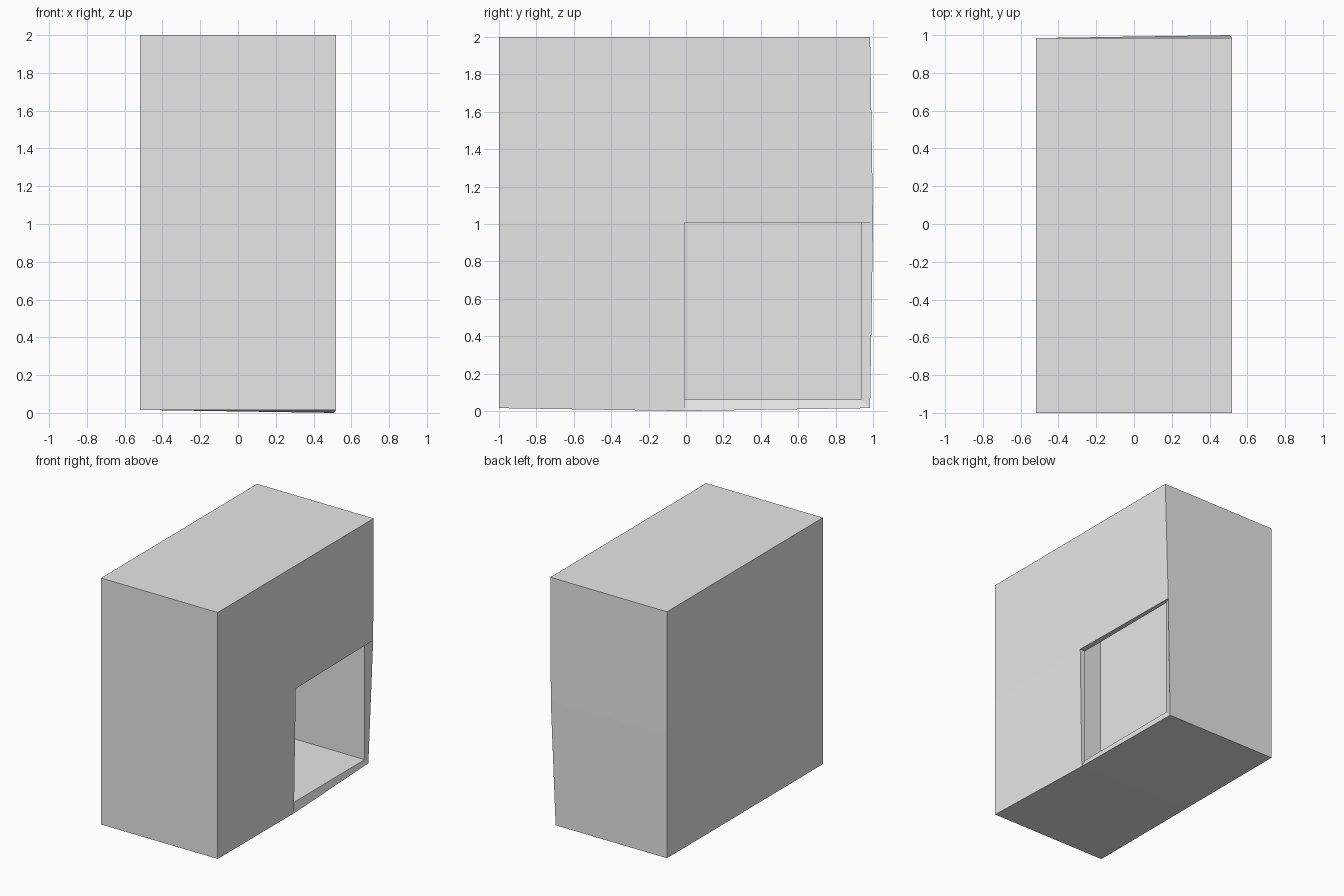
import bpy, bmesh
from mathutils import Vector

if "Cube" in bpy.data.objects:
    bpy.data.objects.remove(bpy.data.objects["Cube"])

S = 0.9449            # half the inner height of the shell
WALL = 0.05 * S       # wall thickness

# Plain grey material
mat = bpy.data.materials.new("light grey")
mat.diffuse_color = (0.8, 0.8, 0.8, 1)
mat.use_nodes = True
mat.node_tree.nodes["Principled BSDF"].inputs["Base Color"].default_value = mat.diffuse_color

# Inner box, half as wide as it is tall
bm = bmesh.new()
bmesh.ops.create_cube(bm, size=2 * S)
bmesh.ops.scale(bm, vec=(0.5, 1, 1), verts=bm.verts)

# One loop cut across the depth and one across the height
for axis in (Vector((0, 1, 0)), Vector((0, 0, 1))):
    bmesh.ops.bisect_plane(bm, geom=bm.verts[:] + bm.edges[:] + bm.faces[:],
                           plane_co=(0, 0, 0), plane_no=axis)

# Doorway: the lower back quarter of the right side is removed
door = [f for f in bm.faces if f.normal.x > 0.9
        and f.calc_center_median().y > 0 and f.calc_center_median().z < 0]
bmesh.ops.delete(bm, geom=door, context='FACES')
bmesh.ops.translate(bm, vec=(0, -0.0079, S + 0.063), verts=bm.verts)

mesh = bpy.data.meshes.new("box_shell")
bm.to_mesh(mesh)
bm.free()
mesh.materials.append(mat)
shell = bpy.data.objects.new("box_shell", mesh)
bpy.context.collection.objects.link(shell)

# Walls grow outward from the inner box
solid = shell.modifiers.new("walls", 'SOLIDIFY')
solid.thickness = WALL
solid.offset = 1
solid.use_even_offset = True
